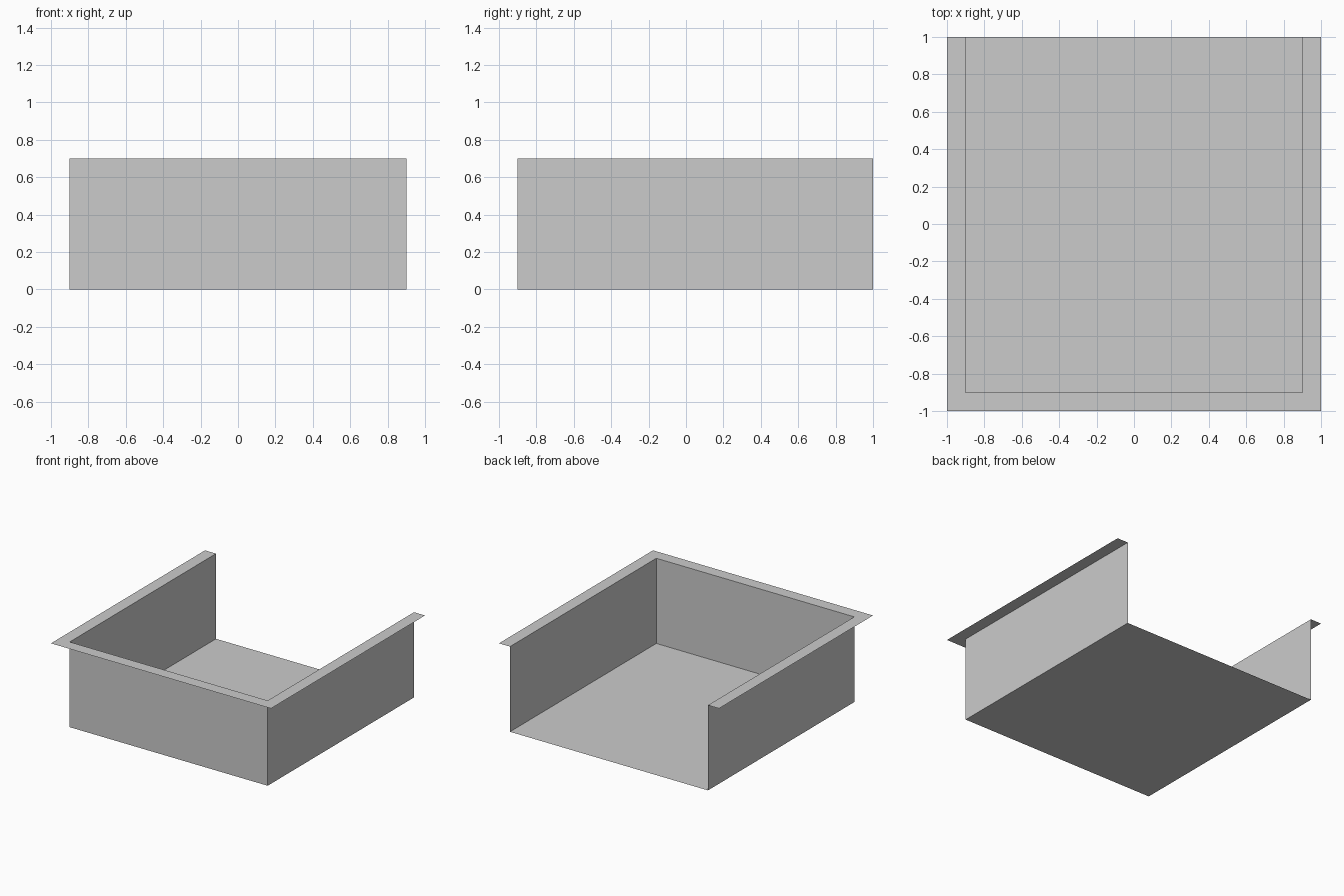
import bpy
from mathutils import Vector

default = bpy.data.objects.get("Cube")
if default:
    bpy.data.objects.remove(default, do_unlink=True)

INNER, OUTER, BACK, HEIGHT = 0.9, 1.0, 1.0, 0.7

grey = bpy.data.materials.new("light grey")
grey.use_nodes = True
colour = (0.6, 0.6, 0.6, 1)
grey.diffuse_color = colour
grey.node_tree.nodes["Principled BSDF"].inputs["Base Color"].default_value = colour


def sheet(name, corner, side_a, side_b):
    """Thin flat panel spanned by two edges from a corner."""
    c, a, b = Vector(corner), Vector(side_a), Vector(side_b)
    mesh = bpy.data.meshes.new(name)
    mesh.from_pydata([c, c + a, c + a + b, c + b], [], [(0, 1, 2, 3)])
    mesh.materials.append(grey)
    obj = bpy.data.objects.new(name, mesh)
    bpy.context.collection.objects.link(obj)
    return obj


width, depth, lip = 2 * INNER, BACK + INNER, OUTER - INNER

# Floor and front wall
sheet("floor", (-INNER, -INNER, 0), (width, 0, 0), (0, depth, 0))
sheet("front_wall", (-INNER, -INNER, 0), (width, 0, 0), (0, 0, HEIGHT))

# Side walls, open at the back
sheet("left_wall", (INNER, -INNER, 0), (0, depth, 0), (0, 0, HEIGHT))
sheet("right_wall", (-INNER, BACK, 0), (0, -depth, 0), (0, 0, HEIGHT))

# Flat rim around the three walls
sheet("front_rim", (-OUTER, -OUTER, HEIGHT), (2 * OUTER, 0, 0), (0, lip, 0))
sheet("left_rim", (INNER, -INNER, HEIGHT), (lip, 0, 0), (0, depth, 0))
sheet("right_rim", (-OUTER, -INNER, HEIGHT), (lip, 0, 0), (0, depth, 0))
